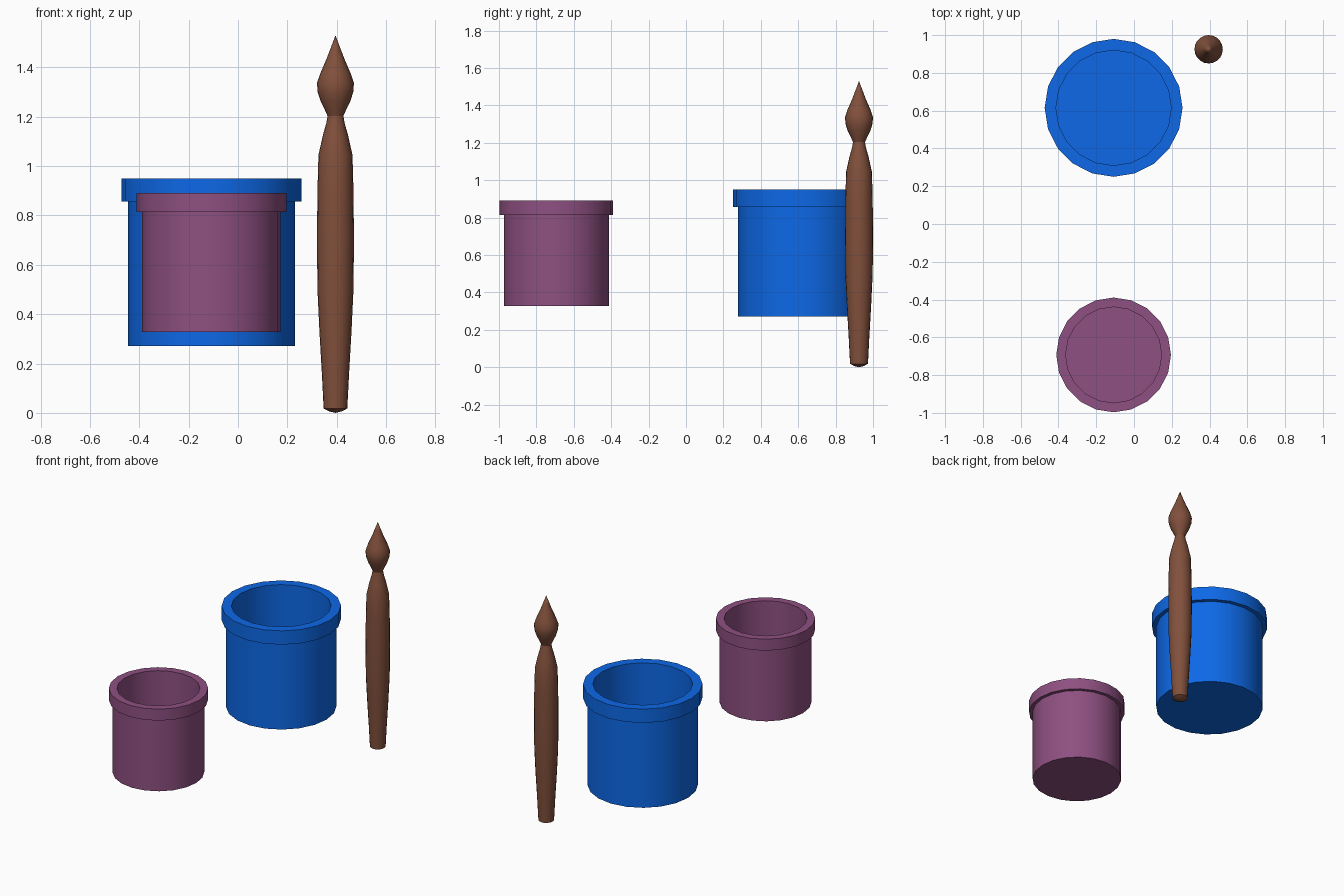
import bpy, bmesh
from math import cos, sin, pi, radians

if "Cube" in bpy.data.objects:
    bpy.data.objects.remove(bpy.data.objects["Cube"])


def lathe(name, profile, sides, location, color, scale=1.0):
    """Revolve a (radius, z) profile, from bottom axis to top axis, around z."""
    bm = bmesh.new()
    rings = []
    for r, z in profile:
        if r == 0:
            rings.append([bm.verts.new((0, 0, z))])
        else:
            rings.append([bm.verts.new((r * cos(2 * pi * i / sides), r * sin(2 * pi * i / sides), z))
                          for i in range(sides)])
    for a, b in zip(rings, rings[1:]):
        for i in range(sides):
            j = (i + 1) % sides
            if len(a) == 1:
                bm.faces.new((a[0], b[j], b[i]))
            elif len(b) == 1:
                bm.faces.new((a[i], a[j], b[0]))
            else:
                bm.faces.new((a[i], a[j], b[j], b[i]))
    bmesh.ops.recalc_face_normals(bm, faces=bm.faces)
    mesh = bpy.data.meshes.new(name)
    bm.to_mesh(mesh)
    bm.free()
    obj = bpy.data.objects.new(name, mesh)
    bpy.context.collection.objects.link(obj)
    obj.location = location
    obj.scale = (scale,) * 3
    mat = bpy.data.materials.new(name + "_paint")
    mat.diffuse_color = color
    mat.use_nodes = True
    mat.node_tree.nodes["Principled BSDF"].inputs["Base Color"].default_value = mat.diffuse_color
    mesh.materials.append(mat)
    bpy.ops.object.select_all(action='DESELECT')
    obj.select_set(True)
    bpy.context.view_layer.objects.active = obj
    bpy.ops.object.shade_smooth_by_angle(angle=radians(30))
    return obj


# Open pots: outer wall, overhanging rim, hollow inside with a floor
pot = [(0, 0), (0.338, 0), (0.338, 0.585), (0.365, 0.585), (0.365, 0.678),
       (0.305, 0.678), (0.305, 0.05), (0, 0.05)]
lathe("large_pot", pot, 20, (-0.108, 0.615, 0.271), (0.004, 0.14, 0.8, 1))
lathe("small_pot", pot, 20, (-0.108, -0.693, 0.328), (0.27, 0.08, 0.22, 1), 0.832)

# Paintbrush: tapered handle, narrow neck and pointed bristle tip
brush = [(0, 0), (0.025, 0.006), (0.048, 0.018), (0.055, 0.157), (0.065, 0.33), (0.073, 0.5),
         (0.075, 0.7), (0.073, 0.9), (0.069, 1.045), (0.051, 1.125), (0.037, 1.175),
         (0.032, 1.203), (0.044, 1.23), (0.061, 1.265), (0.072, 1.30), (0.075, 1.337),
         (0.062, 1.375), (0.036, 1.435), (0.019, 1.48), (0, 1.53)]
lathe("paintbrush", brush, 20, (0.395, 0.925, 0), (0.22, 0.08, 0.045, 1))
